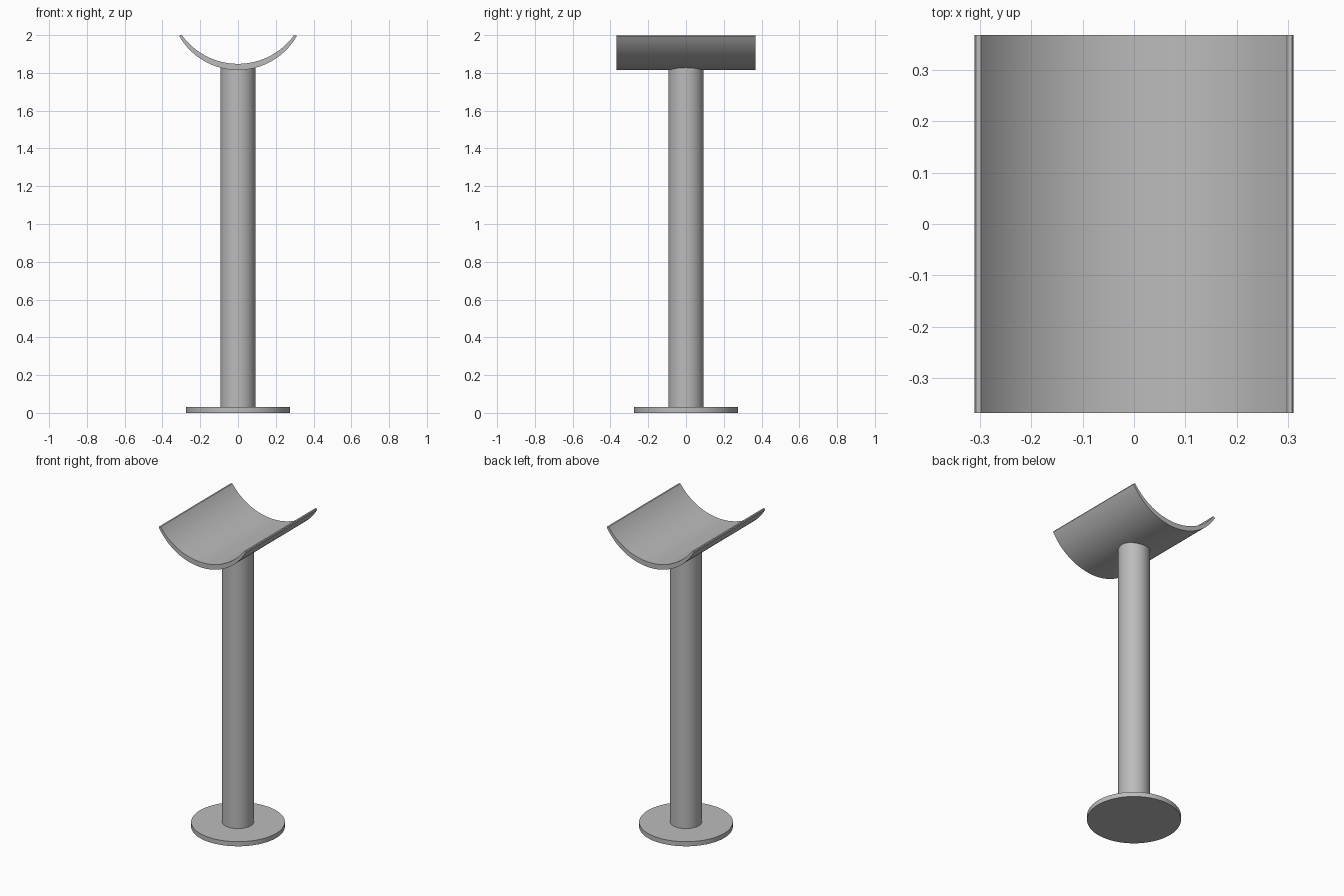
import bpy, bmesh, math

cube = bpy.data.objects.get("Cube")
if cube:
    bpy.data.objects.remove(cube)

# Single grey metal colour
grey = bpy.data.materials.new("grey metal")
grey.use_nodes = True
colour = (0.5, 0.5, 0.5, 1)
grey.diffuse_color = colour
grey.node_tree.nodes["Principled BSDF"].inputs["Base Color"].default_value = colour


def finish(obj, name):
    obj.name = name
    obj.data.materials.clear()
    obj.data.materials.append(grey)
    bpy.ops.object.select_all(action='DESELECT')
    obj.select_set(True)
    bpy.context.view_layer.objects.active = obj
    bpy.ops.object.shade_smooth_by_angle(angle=math.radians(30))


def cylinder(name, radius, bottom, top):
    bpy.ops.mesh.primitive_cylinder_add(vertices=64, radius=radius, depth=top - bottom,
                                        location=(0, 0, (bottom + top) / 2))
    finish(bpy.context.object, name)


def arc(half_width, low, high, steps):
    """Circular sag through (0, low) and (+-half_width, high), left to right."""
    rise = high - low
    radius = (half_width ** 2 + rise ** 2) / (2 * rise)
    sweep = math.asin(half_width / radius)
    angles = [sweep * (2 * i / steps - 1) for i in range(steps + 1)]
    return [(radius * math.sin(a), low + radius * (1 - math.cos(a))) for a in angles]


# Round base plate and upright pole
cylinder("base_plate", 0.275, 0, 0.03)
cylinder("pole", 0.093, 0.03, 1.835)

# Curved saddle: crescent profile with narrow lips, extruded front to back
half_length = 0.367
outer = arc(0.31, 1.815, 1.993, 48)
inner = arc(0.297, 1.848, 2.0, 48)
lip = [(0.307, 2.0)]
profile = outer + lip + inner[::-1] + [(-x, z) for x, z in lip]
bm = bmesh.new()
face = bm.faces.new([bm.verts.new((x, -half_length, z)) for x, z in profile])
result = bmesh.ops.extrude_face_region(bm, geom=[face])
moved = [v for v in result["geom"] if isinstance(v, bmesh.types.BMVert)]
bmesh.ops.translate(bm, verts=moved, vec=(0, 2 * half_length, 0))
bmesh.ops.recalc_face_normals(bm, faces=bm.faces)
mesh = bpy.data.meshes.new("saddle")
bm.to_mesh(mesh)
bm.free()
saddle = bpy.data.objects.new("saddle", mesh)
bpy.context.collection.objects.link(saddle)
finish(saddle, "saddle")
